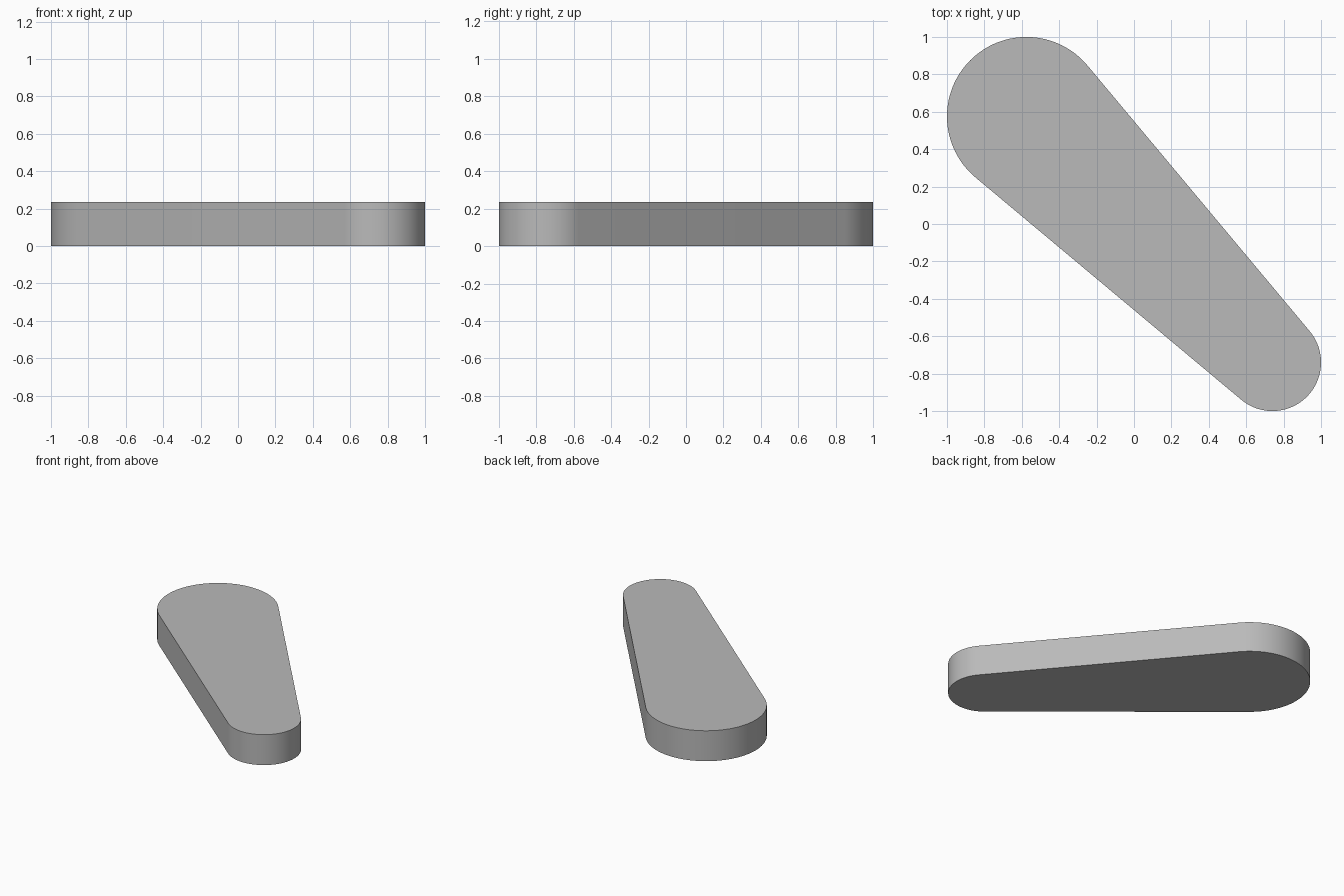
import bpy, bmesh, math

if "Cube" in bpy.data.objects:
    bpy.data.objects.remove(bpy.data.objects["Cube"])

HEIGHT = 0.235
BIG_R, SMALL_R = 0.425, 0.26
BIG_C = (-1 + BIG_R, 1 - BIG_R)
SMALL_C = (1 - SMALL_R, -1 + SMALL_R)


def arc(center, radius, start, end, steps):
    return [(center[0] + radius * math.cos(start + (end - start) * i / steps),
             center[1] + radius * math.sin(start + (end - start) * i / steps))
            for i in range(steps + 1)]


# Outline: two round ends joined by their outer tangent lines
axis = math.radians(-45)
tangent = math.acos((BIG_R - SMALL_R) / math.dist(BIG_C, SMALL_C))
outline = arc(BIG_C, BIG_R, axis + tangent, axis + 2 * math.pi - tangent, 64)
outline += arc(SMALL_C, SMALL_R, axis - tangent, axis + tangent, 56)

# Solid plate extruded from the outline
bm = bmesh.new()
base = bm.faces.new([bm.verts.new((x, y, 0)) for x, y in outline])
top = bmesh.ops.extrude_face_region(bm, geom=[base], use_keep_orig=True)
bmesh.ops.translate(bm, vec=(0, 0, HEIGHT),
                    verts=[v for v in top["geom"] if isinstance(v, bmesh.types.BMVert)])
bmesh.ops.recalc_face_normals(bm, faces=bm.faces)
mesh = bpy.data.meshes.new("tapered_plate")
bm.to_mesh(mesh)
bm.free()

# Mid grey finish
grey = bpy.data.materials.new("mid_grey")
grey.diffuse_color = (0.49, 0.49, 0.49, 1)
grey.use_nodes = True
grey.node_tree.nodes["Principled BSDF"].inputs["Base Color"].default_value = grey.diffuse_color
mesh.materials.append(grey)

plate = bpy.data.objects.new("tapered_plate", mesh)
bpy.context.collection.objects.link(plate)
bpy.context.view_layer.objects.active = plate
plate.select_set(True)
bpy.ops.object.shade_smooth_by_angle(angle=math.radians(30))
